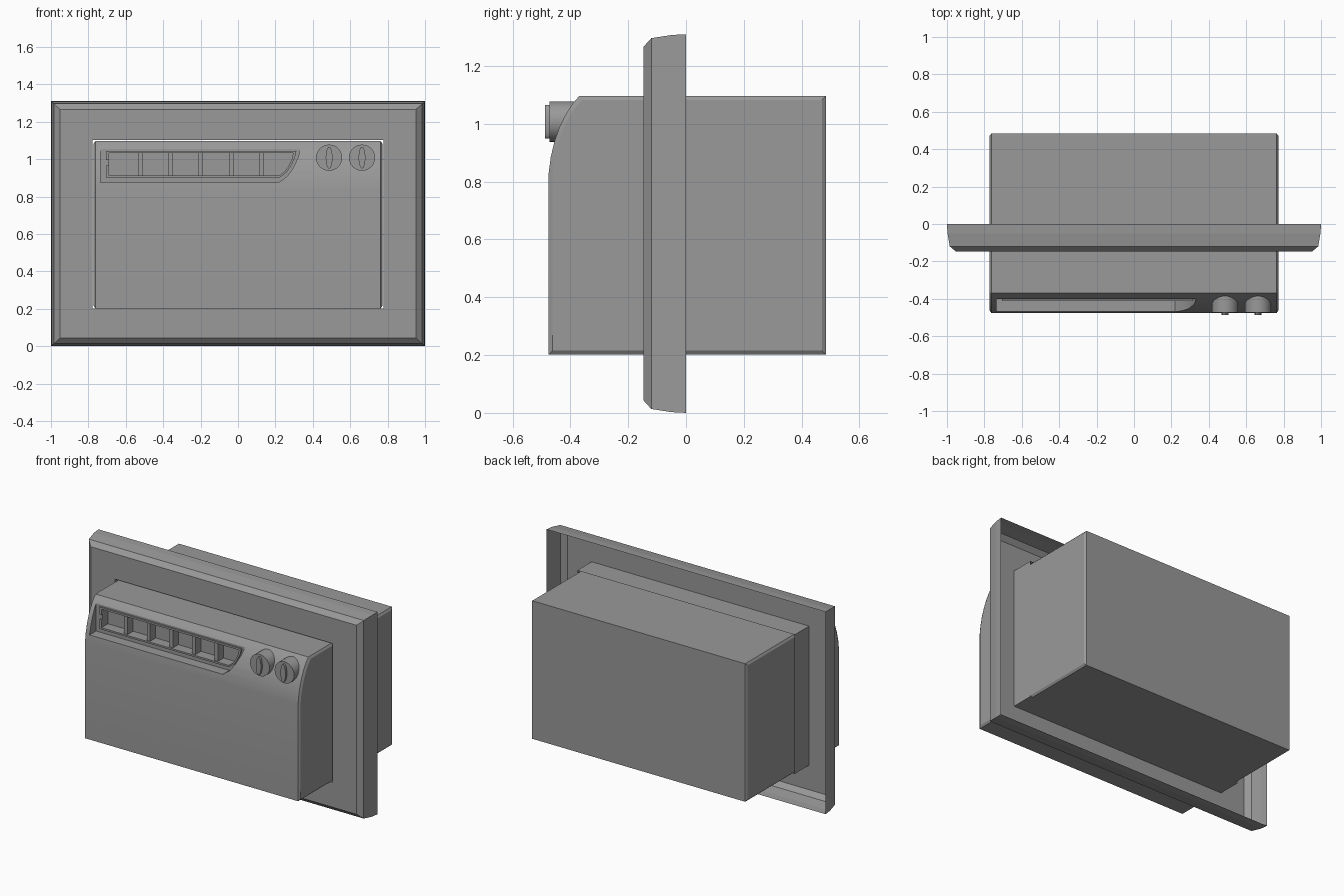
import bpy, bmesh, math

cube = bpy.data.objects.get("Cube")
if cube:
    bpy.data.objects.remove(cube, do_unlink=True)

GREY = (0.32, 0.32, 0.32, 1)
grey = bpy.data.materials.new("plain grey")
grey.use_nodes = True
grey.diffuse_color = GREY
grey.node_tree.nodes["Principled BSDF"].inputs["Base Color"].default_value = GREY


def loft(name, rings, caps=True):
    """Skin a list of equal closed rings, optionally capping both ends."""
    bm = bmesh.new()
    loops = [[bm.verts.new(p) for p in ring] for ring in rings]
    n = len(loops[0])
    for a, b in zip(loops, loops[1:]):
        for i in range(n):
            j = (i + 1) % n
            bm.faces.new((a[i], a[j], b[j], b[i]))
    if caps:
        bm.faces.new(loops[0])
        bm.faces.new(loops[-1])
    bmesh.ops.recalc_face_normals(bm, faces=bm.faces)
    mesh = bpy.data.meshes.new(name)
    bm.to_mesh(mesh)
    bm.free()
    mesh.materials.append(grey)
    ob = bpy.data.objects.new(name, mesh)
    bpy.context.collection.objects.link(ob)
    return ob


def prism(name, outline, y0, y1):
    """Extrude an (x, z) outline along y."""
    return loft(name, [[(x, y, z) for x, z in outline] for y in (y0, y1)])


def cut(ob, cutter):
    mod = ob.modifiers.new("cut", 'BOOLEAN')
    mod.object = cutter
    mod.solver = 'EXACT'
    bpy.context.view_layer.objects.active = ob
    bpy.ops.object.modifier_apply(modifier=mod.name)
    bpy.data.objects.remove(cutter, do_unlink=True)


def smooth(ob):
    bpy.ops.object.select_all(action='DESELECT')
    ob.select_set(True)
    bpy.context.view_layer.objects.active = ob
    bpy.ops.object.shade_smooth_by_angle(angle=math.radians(20))


def rect(hx, z0, z1, y):
    return [(-hx, y, z0), (hx, y, z0), (hx, y, z1), (-hx, y, z1)]


# Wall frame: thin shell, open at the back, with a lip around the opening
W, H = 1.0, 1.31
rim = [(0, 0), (0.003, -0.05), (0.015, -0.12), (0.048, -0.147)]
rings = [rect(W - d, d * 0.9, H - d * 0.9, y) for d, y in rim]
rings += [rect(0.779, 0.202, 1.103, y) for y in (-0.147, 0)]
loft("wall_frame", rings, caps=False)

# Case: side profile with a curved upper front, chamfered towards both sides
profile = [(0.484, 0.202), (0.484, 1.096), (-0.37, 1.096), (-0.395, 1.066),
           (-0.418, 1.03), (-0.438, 0.988), (-0.455, 0.94),
           (-0.468, 0.885), (-0.475, 0.83), (-0.475, 0.202)]


def side_ring(x, inset):
    ky, kz = 1 - inset / 0.48, 1 - inset / 0.447
    return [(x, y * ky, 0.649 + (z - 0.649) * kz) for y, z in profile]


case = loft("case", [side_ring(-0.772, 0.013), side_ring(-0.763, 0),
                     side_ring(0.763, 0), side_ring(0.772, 0.013)])


def vent_outline(left, right, bottom, top):
    """Rectangle whose right end sweeps down and inward."""
    h = top - bottom
    sweep = [(0, 0), (-0.01, 0.25), (-0.04, 0.6), (-0.07, 0.82), (-0.115, 1)]
    return [(left, bottom), (left, top)] + \
           [(right + dx * h / 0.185, top - t * h) for dx, t in sweep]


# Vent recess and its deeper inner opening
outer = vent_outline(-0.735, 0.333, 0.876, 1.06)
middle = vent_outline(-0.705, 0.312, 0.902, 1.044)
inner = vent_outline(-0.69, 0.295, 0.913, 1.032)
cut(case, prism("recess_cutter", outer, -0.6, -0.402))
cut(case, prism("opening_cutter", inner, -0.6, -0.345))
smooth(case)

# Raised rim around the vent opening, with a small gap at its left end
rim_ob = prism("vent_rim", middle, -0.412, -0.395)
cut(rim_ob, prism("rim_cutter", inner, -0.5, -0.3))
gap = [(-0.75, 0.965), (-0.75, 0.995), (-0.68, 0.995), (-0.68, 0.965)]
cut(rim_ob, prism("gap_cutter", gap, -0.5, -0.3))

# Upright vanes
for i in range(5):
    x = -0.522 + i * 0.162
    vane = [(x - 0.012, 0.91), (x + 0.012, 0.91),
            (x + 0.012, 1.035), (x - 0.012, 1.035)]
    prism(f"vent_vane_{i + 1}", vane, -0.402, -0.34)


def ellipse(cx, cz, rx, rz, n=32):
    return [(cx + rx * math.cos(2 * math.pi * i / n),
             cz + rz * math.sin(2 * math.pi * i / n)) for i in range(n)]


# Control knobs with narrow grips
for name, x in (("inner", 0.487), ("outer", 0.663)):
    smooth(prism(f"{name}_knob", ellipse(x, 1.008, 0.07, 0.07), -0.472, -0.36))
    smooth(prism(f"{name}_knob_grip", ellipse(x, 1.008, 0.018, 0.058), -0.487, -0.46))
